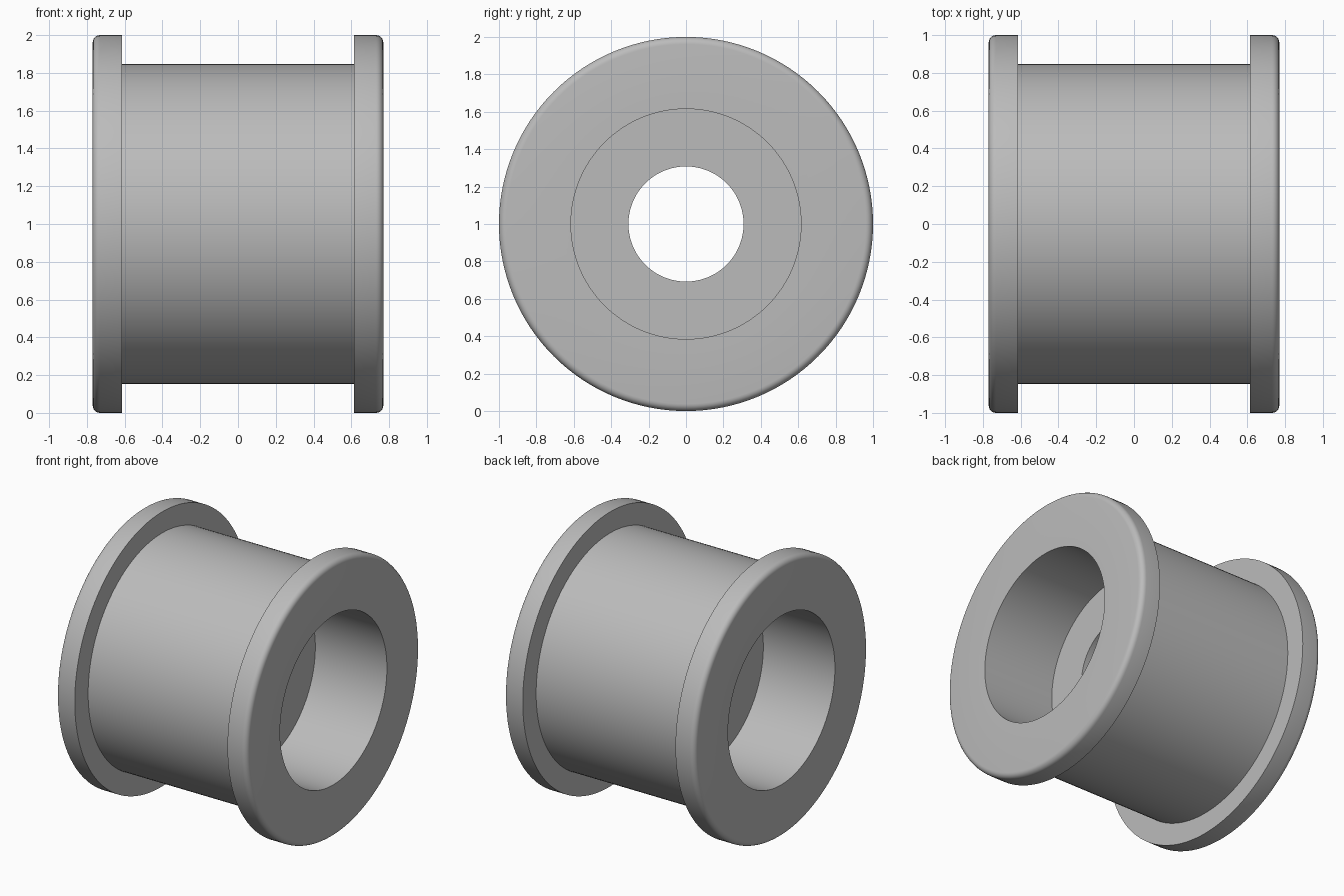
import bpy
import math

old = bpy.data.objects.get("Cube")
if old:
    bpy.data.objects.remove(old, do_unlink=True)

U = 1 / 13          # base unit: the flange radius is 13 units
SEGMENTS = 128

grey = bpy.data.materials.new("plain grey")
grey.use_nodes = True
colour = (0.5, 0.5, 0.5, 1)
grey.diffuse_color = colour
grey.node_tree.nodes["Principled BSDF"].inputs["Base Color"].default_value = colour


def half_profile():
    """Right half of the section as (x, radius), from web to groove."""
    fillet = 0.5
    points = [(2.5, 4), (2.5, 8), (10, 8)]
    # Rounded outer rim of the flange
    for i in range(7):
        a = math.radians(15 * i)
        points.append((10 - fillet + fillet * math.cos(a),
                       13 - fillet + fillet * math.sin(a)))
    # Square inner shoulder down to the barrel
    points += [(8, 13), (8, 11)]
    return points


def lathe(name, profile):
    """Revolve a closed profile about the x axis."""
    n = len(profile)
    verts, faces = [], []
    for s in range(SEGMENTS):
        a = math.tau * s / SEGMENTS
        verts += [(x * U, r * U * math.cos(a), 1 + r * U * math.sin(a))
                  for x, r in profile]
        t = (s + 1) % SEGMENTS
        for i in range(n):
            j = (i + 1) % n
            faces.append((s * n + i, s * n + j, t * n + j, t * n + i))
    mesh = bpy.data.meshes.new(name)
    mesh.from_pydata(verts, [], faces)
    mesh.materials.append(grey)
    obj = bpy.data.objects.new(name, mesh)
    bpy.context.collection.objects.link(obj)
    return obj


# Flanged bushing: barrel, two flanges, counterbores and central web in one body
right = half_profile()
left = [(-x, r) for x, r in reversed(right)]
bushing = lathe("flanged_bushing", right + left)

# Consistent outward normals, smooth curves with crisp corners
bpy.ops.object.select_all(action="DESELECT")
bushing.select_set(True)
bpy.context.view_layer.objects.active = bushing
bpy.ops.object.mode_set(mode="EDIT")
bpy.ops.mesh.select_all(action="SELECT")
bpy.ops.mesh.normals_make_consistent(inside=False)
bpy.ops.object.mode_set(mode="OBJECT")
bpy.ops.object.shade_smooth_by_angle(angle=math.radians(30))
